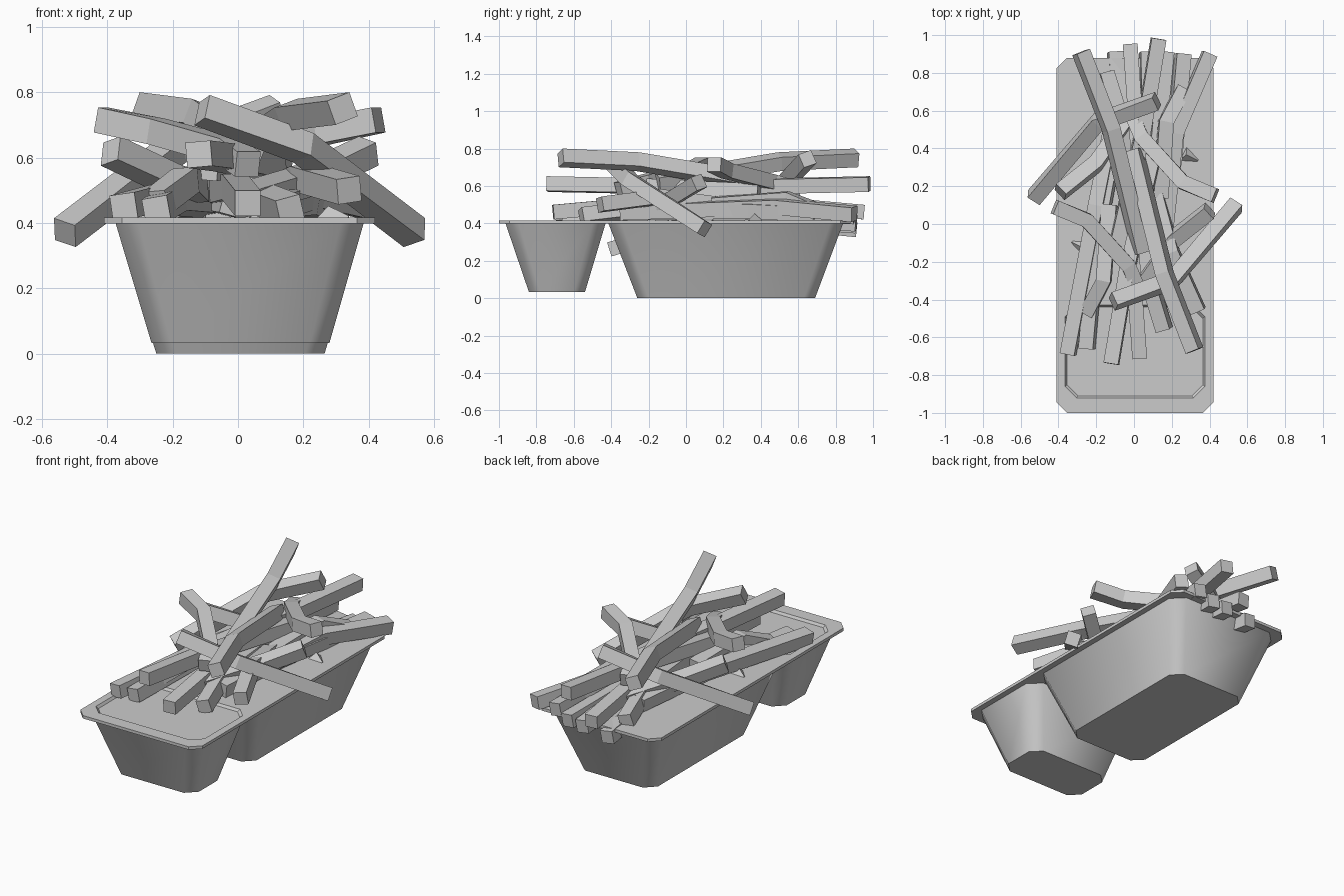
import bpy, bmesh
from math import cos, sin, radians
from mathutils import Vector

if "Cube" in bpy.data.objects:
    bpy.data.objects.remove(bpy.data.objects["Cube"])


def octagon(x0, x1, y0, y1, z, c):
    """Rectangle with cut corners."""
    return [(x0 + c, y0, z), (x1 - c, y0, z), (x1, y0 + c, z), (x1, y1 - c, z),
            (x1 - c, y1, z), (x0 + c, y1, z), (x0, y1 - c, z), (x0, y0 + c, z)]


def loft(name, rings, smooth=False):
    bm = bmesh.new()
    loops = [[bm.verts.new(p) for p in r] for r in rings]
    n = len(loops[0])
    for a, b in zip(loops, loops[1:]):
        for i in range(n):
            j = (i + 1) % n
            bm.faces.new((a[i], a[j], b[j], b[i]))
    bm.faces.new(loops[0][::-1])
    bm.faces.new(loops[-1])
    bmesh.ops.recalc_face_normals(bm, faces=bm.faces)
    me = bpy.data.meshes.new(name)
    bm.to_mesh(me)
    bm.free()
    ob = bpy.data.objects.new(name, me)
    bpy.context.collection.objects.link(ob)
    if smooth:
        bpy.ops.object.select_all(action='DESELECT')
        ob.select_set(True)
        bpy.context.view_layer.objects.active = ob
        bpy.ops.object.shade_smooth_by_angle(angle=0.9)
    return ob


def fry(name, pts, roll=0, w=0.078):
    """Square stick swept along a bent path, rolled about its length."""
    pts = [Vector(p) for p in pts]
    rings = []
    c, k = cos(radians(roll)), sin(radians(roll))
    for i, p in enumerate(pts):
        t = (pts[min(i + 1, len(pts) - 1)] - pts[max(i - 1, 0)]).normalized()
        s0 = t.cross(Vector((0, 0, 1))).normalized() * w / 2
        u0 = s0.cross(t).normalized() * w / 2
        s, u = s0 * c + u0 * k, u0 * c - s0 * k
        rings.append([p + s + u, p - s + u, p - s - u, p + s - u])
    return loft(name, rings)


# Flat rim plate with the shallow dip recess
loft("tray_rim", [octagon(-.41, .42, -1, .88, .398, .055),
                  octagon(-.41, .42, -1, .88, .416, .055),
                  octagon(-.365, .375, -.92, -.43, .416, .06),
                  octagon(-.355, .365, -.91, -.44, .401, .06)])

# Two tapered tubs below the rim
loft("large_tub", [octagon(-.25, .265, -.26, .69, 0, .06),
                   octagon(-.375, .385, -.415, .84, .4, .07)], True)
loft("small_tub", [octagon(-.265, .28, -.84, -.54, .033, .06),
                   octagon(-.375, .385, -.965, -.43, .4, .07)], True)

# Half of the pile; the other half is the same turned half a circle
half_pile = [
    ([(-.11, -.41, .745), (.2, -.3, .63), (.54, .1, .37)], 18),
    ([(-.42, .09, .715), (-.25, .02, .68), (-.03, -.22, .62), (.03, -.36, .58)], 0),
    ([(-.39, .17, .62), (-.2, .32, .53), (0, .6, .47)], 15),
    ([(-.28, .91, .75), (-.12, .5, .73), (.04, -.15, .62)], 20),
    ([(.13, .98, .61), (.05, .5, .60), (-.1, -.15, .57)], 5),
    ([(-.02, .95, .46), (.02, .4, .51), (.06, -.1, .5)], 0),
    ([(-.25, -.47, .46), (-.16, -.3, .53), (-.13, .1, .5)], 5),
    ([(.16, -.56, .44), (.08, -.3, .47), (.02, .1, .46)], 15),
    ([(-.25, -.66, .44), (-.2, -.1, .47), (-.08, .55, .46)], 10),
    ([(-.30, -.14, .41), (-.15, .0, .25)], 30),
    ([(-.05, -.41, .26), (-.05, -.1, .36)], 0),
]
for k, (path, roll) in enumerate(half_pile):
    shift = .04 if k == 3 else .01
    fry(f"fry_a_{k}", path, roll)
    fry(f"fry_b_{k}", [(shift - x, .24 - y, z) for x, y, z in path], roll)

# Single fries without a twin
single_fries = [
    [(.40, .90, .45), (.22, .48, .49), (.13, -.35, .46)],
    [(-.35, -.69, .45), (-.2, .1, .49), (-.1, .6, .46)],
    [(.34, -.46, .50), (.2, -.15, .54), (.12, .15, .5)],
    [(-.1, .91, .37), (-.06, .4, .42)],
    [(.07, .91, .39), (.08, .4, .43)],
    [(.17, .91, .40), (.12, .4, .44)],
]
for k, path in enumerate(single_fries):
    fry(f"fry_single_{k}", path, 8)
